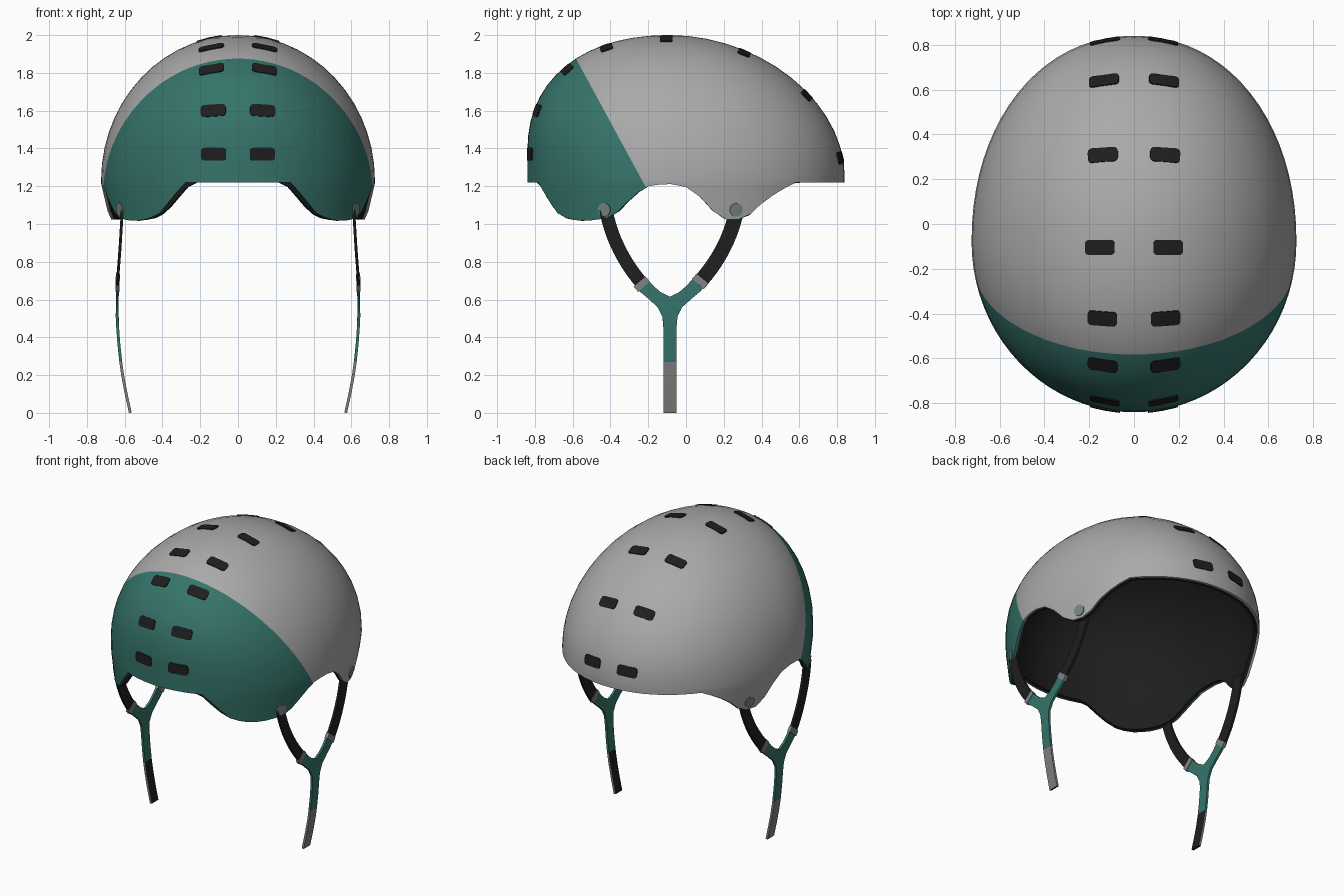
import bpy, bmesh, math
from mathutils import Vector
from mathutils.bvhtree import BVHTree

if "Cube" in bpy.data.objects:
    bpy.data.objects.remove(bpy.data.objects["Cube"])


def material(name, r, g, b):
    m = bpy.data.materials.new(name)
    m.diffuse_color = (r, g, b, 1)
    m.use_nodes = True
    m.node_tree.nodes["Principled BSDF"].inputs["Base Color"].default_value = m.diffuse_color
    return m


GREY = material("shell grey", 0.40, 0.40, 0.40)
TEAL = material("teal", 0.036, 0.175, 0.145)
BLACK = material("black", 0.013, 0.013, 0.013)
STEEL = material("strap grey", 0.22, 0.22, 0.22)
RIVET = material("rivet grey", 0.19, 0.24, 0.22)


def lerp(table, t):
    for (a, va), (b, vb) in zip(table, table[1:]):
        if t <= b:
            return va + (vb - va) * max(0, (t - a) / (b - a))
    return table[-1][1]


def finish(bm, name, mats, thickness, offset=-1, mirror=False, angle=40):
    """Turn a bmesh sheet into a solid, smooth-shaded object."""
    me = bpy.data.meshes.new(name)
    bm.to_mesh(me)
    bm.free()
    ob = bpy.data.objects.new(name, me)
    bpy.context.collection.objects.link(ob)
    for m in mats:
        me.materials.append(m)
    sol = ob.modifiers.new("thickness", 'SOLIDIFY')
    sol.thickness, sol.offset = thickness, offset
    if mirror:
        ob.modifiers.new("mirror", 'MIRROR').use_mirror_merge = False
    bpy.ops.object.select_all(action='DESELECT')
    ob.select_set(True)
    bpy.context.view_layer.objects.active = ob
    bpy.ops.object.convert(target='MESH')
    bpy.ops.object.shade_smooth_by_angle(angle=math.radians(angle))
    return ob


# Lower rim height along the side (y, z)
RIM = [(-.84, 1.22), (-.78, 1.22), (-.75, 1.15), (-.70, 1.06), (-.64, 1.025),
       (-.55, 1.015), (-.43, 1.03), (-.36, 1.07), (-.28, 1.15), (-.20, 1.20),
       (-.10, 1.215), (.03, 1.19), (.10, 1.12), (.18, 1.035), (.26, 1.015),
       (.34, 1.04), (.42, 1.12), (.50, 1.175), (.58, 1.22), (.84, 1.22)]
SEGS, DOME, SKIRT, POLE_Y = 80, 14, 5, -.08


def dome(inset):
    """Open helmet surface: rounded dome rows, then skirt rows down to the rim."""
    bm = bmesh.new()
    top = bm.verts.new((0, POLE_Y, 2 - inset))
    rows = []
    for j in range(1, DOME + SKIRT + 1):
        row = []
        for i in range(SEGS):
            a = 2 * math.pi * i / SEGS
            c, s = math.cos(a), math.sin(a)
            back = s > 0
            q = 2 / 2.1 if back else 1
            bx = math.copysign(abs(c) ** q, c) * (.725 - inset)
            by = math.copysign(abs(s) ** q, s) * ((.92 if back else .76) - inset)
            z0 = 1.23 + s * s * (.03 if back else .15)
            p = 2 / (2 + s * s * (-.1 if back else .25))
            if j <= DOME:
                th = math.pi / 2 * j / DOME
                rho = math.sin(th) ** p
                z = z0 + (2 - inset - z0) * max(0, math.cos(th)) ** p
            else:
                z = z0 + (lerp(RIM, POLE_Y + by) - z0) * (j - DOME) / SKIRT
                rho = 1 - .03 * max(0, 1.22 - z) / .2
            row.append(bm.verts.new((bx * rho, POLE_Y + by * rho, z)))
        rows.append(row)
    for i in range(SEGS):
        k = (i + 1) % SEGS
        bm.faces.new((top, rows[0][i], rows[0][k]))
        for r0, r1 in zip(rows, rows[1:]):
            bm.faces.new((r0[i], r1[i], r1[k], r0[k]))
    bm.normal_update()
    return bm


# Outer shell, cut along a slanted plane into teal front and grey rear
bm = dome(0)
surface = BVHTree.FromBMesh(bm)
cut_co, cut_no = Vector((0, -.585, 1.88)), Vector((0, .69, .375)).normalized()
bmesh.ops.bisect_plane(bm, geom=bm.verts[:] + bm.edges[:] + bm.faces[:],
                       plane_co=cut_co, plane_no=cut_no)
for f in bm.faces:
    f.material_index = int((f.calc_center_median() - cut_co).dot(cut_no) < 0)
finish(bm, "helmet_shell", [GREY, TEAL], .014)

# Black inner liner
finish(dome(.014), "inner_liner", [BLACK], .022)


def plate(bm, centre, outline):
    """Lay a flat outline onto the shell surface as a thin fan of faces."""
    co, n, _, _ = surface.find_nearest(Vector(centre))
    ref = Vector((1, 0, 0)) if abs(n.x) < .8 else Vector((0, 1, 0))
    u = (ref - n * n.dot(ref)).normalized()
    v = n.cross(u)

    def on_shell(a, b):
        hit, hn, _, _ = surface.find_nearest(co + u * a + v * b)
        return bm.verts.new(hit + n * .006)
    mid = on_shell(0, 0)
    ring = [on_shell(a, b) for a, b in outline]
    for p, q in zip(ring, ring[1:] + ring[:1]):
        bm.faces.new((mid, p, q))


def circle(r, n, cx=0, cy=0, start=0, sweep=2 * math.pi):
    return [(cx + r * math.cos(start + sweep * i / n),
             cy + r * math.sin(start + sweep * i / n)) for i in range(n)]


# Vents: rounded rectangles in pairs running over the crown
corners = [(1, 1), (-1, 1), (-1, -1), (1, -1)]
slot = []
for i, (sx, sy) in enumerate(corners):
    slot += circle(.018, 4, sx * .050, sy * .016, i * math.pi / 2, math.pi * 2 / 3)
bm = bmesh.new()
for x, y, z in [(.13, -.83, 1.37), (.13, -.785, 1.6), (.14, -.63, 1.82),
                (.14, -.42, 1.93), (.153, -.105, 1.98), (.14, .31, 1.91),
                (.137, .65, 1.69), (.13, .82, 1.35)]:
    plate(bm, (x, y, z), slot)
bm.normal_update()
finish(bm, "vents", [BLACK], .008, mirror=True)

# Strap rivets on the ear flaps
bm = bmesh.new()
for y, x in [(-.44, .64), (.265, .66)]:
    plate(bm, (x, y, 1.075), circle(.036, 16))
bm.normal_update()
finish(bm, "strap_rivets", [RIVET], .008, mirror=True)

# Sideways position of the straps by height (z, x)
STRAP_X = [(0, .57), (.1, .592), (.2, .611), (.3, .625), (.4, .634),
           (.5, .64), (.7, .638), (.85, .626), (1.08, .612)]


def strips(name, strip_list, mat, thickness=.015):
    """Flat webbing in the y-z plane from lists of (edge point, edge point)."""
    bm = bmesh.new()
    for pairs in strip_list:
        vs = [[bm.verts.new((lerp(STRAP_X, z), y, z)) for y, z in pr] for pr in pairs]
        for (a, b), (c, d) in zip(vs, vs[1:]):
            bm.faces.new((a, b, d, c))
    bmesh.ops.remove_doubles(bm, verts=bm.verts[:], dist=1e-4)
    bm.normal_update()
    for f in bm.faces:
        if f.normal.x < 0:
            f.normal_flip()
    return finish(bm, name, [mat], thickness, 0, True)


def ribbon(p0, p1, p2, width, n=10):
    """Edge pairs of a ribbon along a quadratic curve."""
    p0, p1, p2 = Vector(p0), Vector(p1), Vector(p2)
    out = []
    for i in range(n + 1):
        t = i / n
        c = p0 * (1 - t) ** 2 + p1 * 2 * t * (1 - t) + p2 * t * t
        d = ((p1 - p0) * (1 - t) + (p2 - p1) * t).normalized()
        side = Vector((-d.y, d.x)) * width / 2
        out.append((c + side, c - side))
    return out


# Black upper straps
strips("front_straps", [ribbon((-.425, 1.08), (-.385, .86), (-.225, .675), .07)], BLACK)
strips("rear_straps", [ribbon((.27, 1.08), (.225, .86), (.07, .69), .078)], BLACK)

# Grey clips where the upper straps meet the fork
strips("strap_clips", [ribbon((-.245, .695), (-.235, .683), (-.222, .668), .082, 2),
                       ribbon((.087, .71), (.077, .698), (.064, .683), .082, 2)],
       STEEL, .022)

# Teal Y-shaped fork: one half as strip, mirrored front to back
MID = -.085
half = [((-.05, .27), (MID, .27)), ((-.05, .36), (MID, .36)), ((-.05, .45), (MID, .45)),
        ((-.045, .51), (MID, .53)), ((-.02, .56), (MID, .615)), ((.03, .605), (-.035, .64)),
        ((.072, .64), (.005, .675)), ((.10, .67), (.04, .715))]
other = [tuple((2 * MID - y, z) for y, z in pr) for pr in half]
strips("strap_forks", [half, other], TEAL)

# Lower strap ends: grey outside, black inside
ends = strips("strap_ends", [[((-.05, z * .045), (-.12, z * .045)) for z in range(7)]], STEEL)
ends.data.materials.append(BLACK)
for f in ends.data.polygons:
    f.material_index = int(f.normal.x * f.center.x < -.1)
